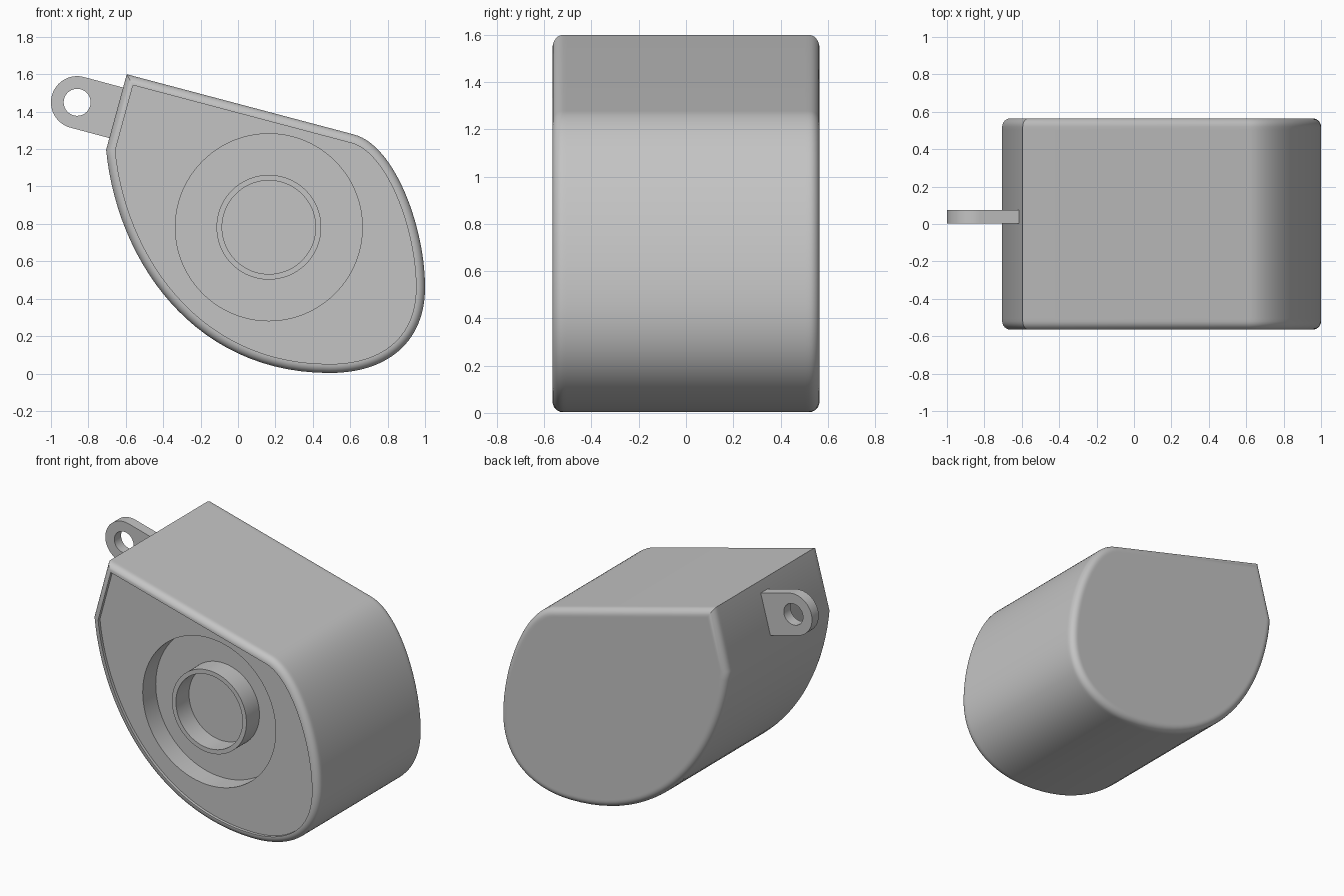
import bpy, bmesh, math
from mathutils import Vector
from mathutils.geometry import interpolate_bezier

cube = bpy.data.objects.get("Cube")
if cube:
    bpy.data.objects.remove(cube)

grey = bpy.data.materials.new("plain grey")
grey.use_nodes = True
COLOUR = (0.55, 0.55, 0.55, 1)
grey.diffuse_color = COLOUR
grey.node_tree.nodes["Principled BSDF"].inputs["Base Color"].default_value = COLOUR

HALF = 0.565       # half depth of the case
ROUND = 0.045      # edge rounding
PANEL = -0.545     # front panel plane
FLOOR = -0.405     # floor of the round recess
HUB = (0.165, 0.782)


def circle(centre, radius, n=96):
    return [Vector((centre[0] + radius * math.cos(math.tau * i / n),
                    centre[1] + radius * math.sin(math.tau * i / n))) for i in range(n)]


def inset(loop, d):
    """Move a counter-clockwise loop inwards with mitred corners."""
    out = []
    for i, p in enumerate(loop):
        a = (p - loop[i - 1]).normalized()
        b = (loop[(i + 1) % len(loop)] - p).normalized()
        na, nb = Vector((-a.y, a.x)), Vector((-b.y, b.x))
        out.append(p + (na + nb) * d / (1 + na.dot(nb)))
    return out


def loft(name, layers, caps=True):
    """Join (loop in xz, y) layers with quads."""
    bm = bmesh.new()
    rings = [[bm.verts.new((p.x, y, p.y)) for p in loop] for loop, y in layers]
    for r, s in zip(rings, rings[1:]):
        for i in range(len(r)):
            j = (i + 1) % len(r)
            bm.faces.new((r[i], r[j], s[j], s[i]))
    if caps:
        bm.faces.new(rings[0])
        bm.faces.new(rings[-1])
    else:
        for i in range(len(rings[0])):
            j = (i + 1) % len(rings[0])
            bm.faces.new((rings[-1][i], rings[-1][j], rings[0][j], rings[0][i]))
    bmesh.ops.recalc_face_normals(bm, faces=bm.faces)
    mesh = bpy.data.meshes.new(name)
    bm.to_mesh(mesh)
    bm.free()
    mesh.materials.append(grey)
    obj = bpy.data.objects.new(name, mesh)
    bpy.context.collection.objects.link(obj)
    return obj


def select(obj):
    bpy.ops.object.select_all(action='DESELECT')
    obj.select_set(True)
    bpy.context.view_layer.objects.active = obj


def drill(obj, centre, radius, y0, y1):
    cutter = loft("cutter", [(circle(centre, radius), y0), (circle(centre, radius), y1)])
    cutter.hide_render = True
    mod = obj.modifiers.new("hole", 'BOOLEAN')
    mod.operation, mod.solver, mod.object = 'DIFFERENCE', 'EXACT', cutter
    select(obj)
    bpy.ops.object.modifier_apply(modifier=mod.name)
    bpy.data.objects.remove(cutter)


def smooth(obj):
    select(obj)
    bpy.ops.object.shade_smooth_by_angle(angle=math.radians(30))


# Case outline: straight top and left edges, three curved sides
curves = [((-0.705, 1.196), (-0.65, 0.62), (-0.25, 0.003), (0.49, 0.003)),
          ((0.49, 0.003), (0.80, 0.003), (1.0, 0.17), (1.0, 0.46)),
          ((1.0, 0.46), (1.0, 0.78), (0.84, 1.22), (0.62, 1.278))]
outline = []
for k, (a, h1, h2, b) in enumerate(curves):
    pts = interpolate_bezier(*[Vector(p) for p in (a, h1, h2, b)], 29)
    outline += [p.to_2d() for p in (pts if k == 2 else pts[:-1])]
outline.append(Vector((-0.595, 1.6)))

# Case: sunken front panel, rounded rims, flat back
steps = [math.pi / 2 * i / 6 for i in range(7)]
rim = [(ROUND * (1 - math.sin(t)), HALF - ROUND * (1 - math.cos(t))) for t in steps]
sections = [(ROUND + 0.003, PANEL), (ROUND + 0.003, -HALF)]
sections += [(d, -y) for d, y in rim] + [(0, -HALF + 0.06), (0, HALF - 0.06)]
sections += rim[::-1] + [(ROUND + 0.01, HALF)]
case = loft("case", [(inset(outline, d), y) for d, y in sections])
drill(case, HUB, 0.5, -1, FLOOR)
smooth(case)

# Raised ring in the middle of the recess
ring = loft("hub_ring", [(circle(HUB, r), y) for r, y in
                         ((0.25, FLOOR + 0.01), (0.25, PANEL), (0.28, PANEL), (0.28, FLOOR + 0.01))],
            caps=False)
smooth(ring)

# Hanging tab with a round end and a hole, tilted with the case
eye = Vector((-0.86, 1.45))
tilt = math.radians(-15)
along = Vector((math.cos(tilt), math.sin(tilt)))
arc = [eye + 0.14 * Vector((math.cos(t), math.sin(t)))
       for t in (tilt + math.pi * (0.5 + i / 32) for i in range(33))]
tab_outline = arc + [arc[-1] + along * 0.25, arc[0] + along * 0.25]
tab = loft("hanging_tab", [(tab_outline, 0.003), (tab_outline, 0.075)])
drill(tab, eye, 0.072, -0.2, 0.3)
smooth(tab)
